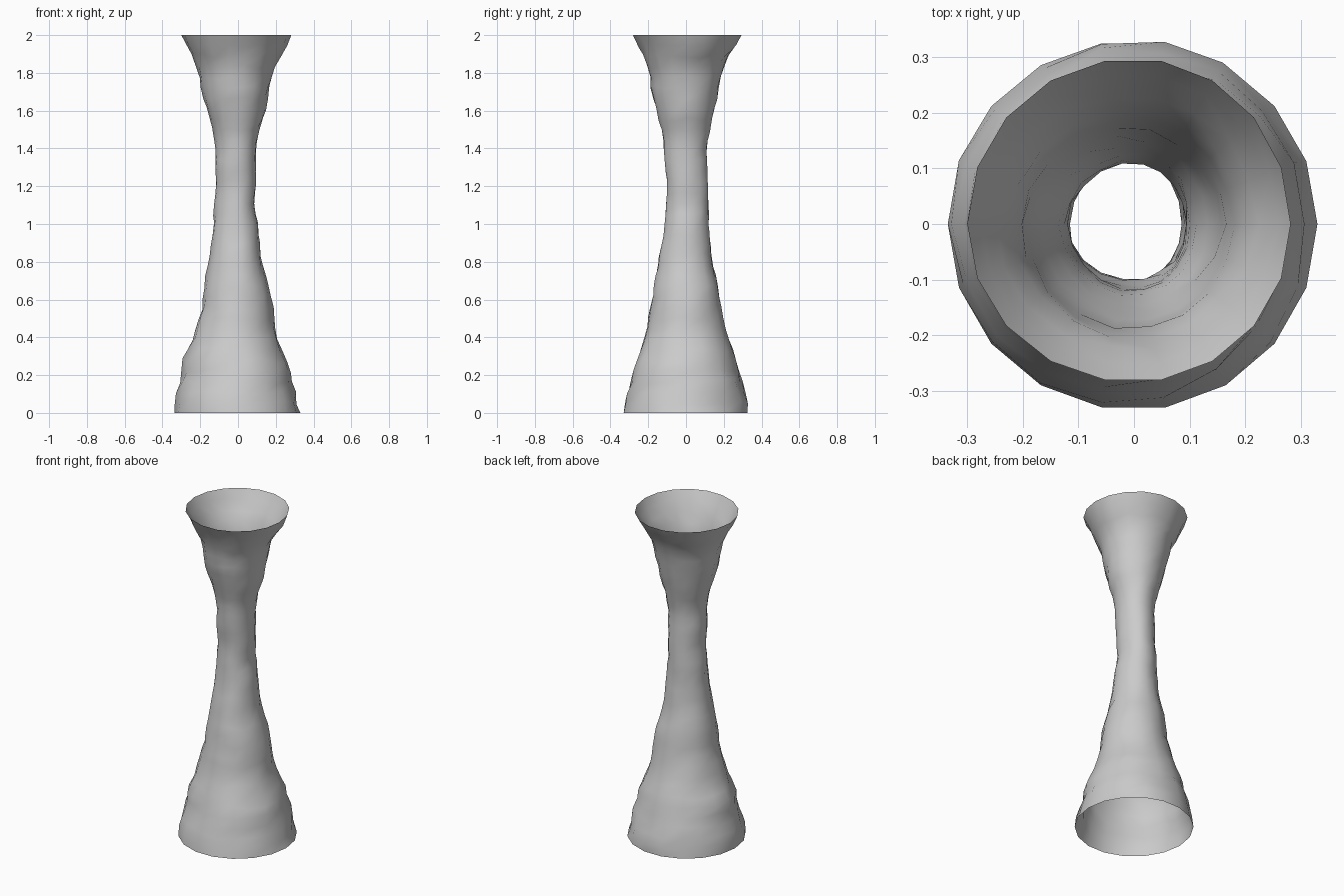
import bpy, bmesh, math, random

random.seed(4)
SIDES, RINGS = 18, 36

# Profile: height, reach toward -x, +x, -y, +y
PROFILE = [
    (0.00, .335, .330, .335, .330),
    (0.08, .330, .308, .322, .330),
    (0.20, .300, .285, .285, .285),
    (0.28, .288, .262, .262, .265),
    (0.36, .250, .220, .235, .240),
    (0.46, .220, .192, .205, .205),
    (0.56, .190, .188, .190, .185),
    (0.70, .175, .155, .165, .165),
    (0.80, .160, .122, .150, .138),
    (0.90, .142, .116, .130, .130),
    (1.00, .130, .105, .115, .120),
    (1.10, .128, .086, .105, .122),
    (1.20, .116, .095, .100, .118),
    (1.30, .125, .092, .115, .115),
    (1.40, .118, .098, .118, .108),
    (1.48, .128, .106, .125, .122),
    (1.58, .160, .140, .155, .145),
    (1.70, .192, .165, .188, .172),
    (1.80, .210, .182, .192, .190),
    (1.87, .240, .212, .220, .222),
    (1.94, .280, .255, .255, .268),
    (2.00, .300, .282, .285, .298),
]


def section(z):
    """Interpolated reaches of the cross-section at height z."""
    for a, b in zip(PROFILE, PROFILE[1:]):
        if z <= b[0]:
            t = (z - a[0]) / (b[0] - a[0])
            return [p + (q - p) * t for p, q in zip(a[1:], b[1:])]
    return PROFILE[-1][1:]


# Open hand-worked tube, rings slightly uneven
bm = bmesh.new()
rings = []
for i in range(RINGS + 1):
    z = 2 * i / RINGS
    xl, xr, yl, yr = section(z)
    rim = i in (0, RINGS)
    ring = []
    for j in range(SIDES):
        a = 2 * math.pi * j / SIDES
        c, s = math.cos(a), math.sin(a)
        k = 1 if rim else 1 + random.uniform(-.03, .02)
        dz = 0 if rim else random.uniform(-.012, .012)
        ring.append(bm.verts.new((c * (xr if c > 0 else xl) * k,
                                  s * (yr if s > 0 else yl) * k, z + dz)))
    rings.append(ring)
for lo, hi in zip(rings, rings[1:]):
    for j in range(SIDES):
        n = (j + 1) % SIDES
        f = bm.faces.new((lo[j], lo[n], hi[n], hi[j]))
        f.smooth = True

mesh = bpy.data.meshes.new("flared_tube")
bm.to_mesh(mesh)
bm.free()
tube = bpy.data.objects.new("flared_tube", mesh)
bpy.context.collection.objects.link(tube)
